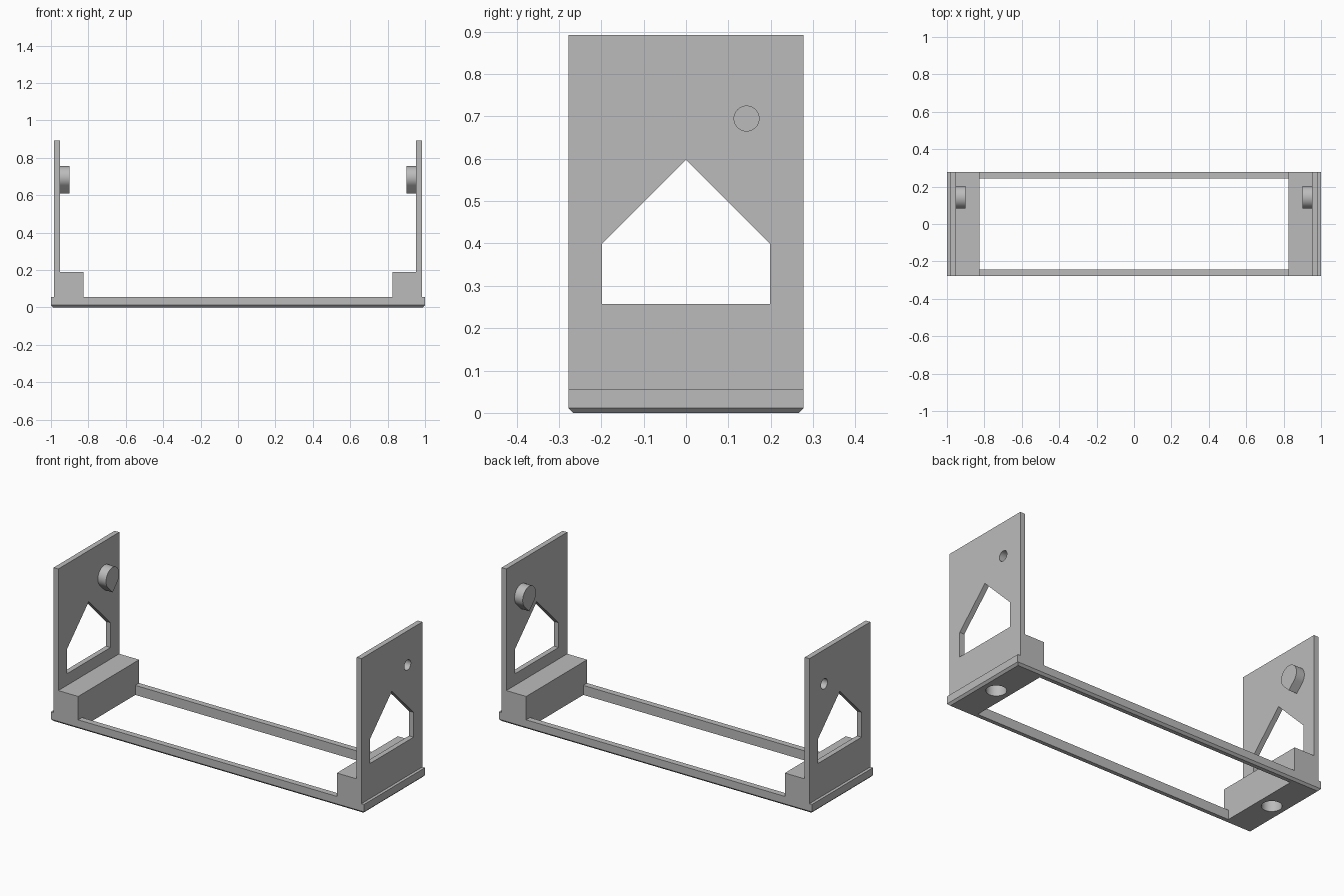
import bpy, bmesh, math
from mathutils import Vector

if "Cube" in bpy.data.objects:
    bpy.data.objects.remove(bpy.data.objects["Cube"])

grey = bpy.data.materials.new("plain grey")
grey.use_nodes = True
grey.diffuse_color = (0.5, 0.5, 0.5, 1)
grey.node_tree.nodes["Principled BSDF"].inputs["Base Color"].default_value = (0.5, 0.5, 0.5, 1)

HALF_Y = 0.278       # half depth of the bracket
PLATE_IN, PLATE_OUT = 0.953, 0.983
BLOCK_IN = 0.826
PIN_Y, PIN_Z, PIN_R = 0.143, 0.695, 0.06


def loft(name, rings):
    """Solid through matching rings of points, capped at both ends."""
    bm = bmesh.new()
    loops = [[bm.verts.new(p) for p in ring] for ring in rings]
    n = len(loops[0])
    for a, b in zip(loops, loops[1:]):
        for i in range(n):
            j = (i + 1) % n
            bm.faces.new((a[i], a[j], b[j], b[i]))
    bm.faces.new(loops[0])
    bm.faces.new(loops[-1])
    bmesh.ops.recalc_face_normals(bm, faces=bm.faces)
    mesh = bpy.data.meshes.new(name)
    bm.to_mesh(mesh)
    bm.free()
    mesh.materials.append(grey)
    obj = bpy.data.objects.new(name, mesh)
    bpy.context.collection.objects.link(obj)
    return obj


def rect(hx, hy, z):
    return [(-hx, -hy, z), (hx, -hy, z), (hx, hy, z), (-hx, hy, z)]


def along_x(name, outline, x0, x1):
    return loft(name, [[(x, y, z) for y, z in outline] for x in (x0, x1)])


def along_y(name, outline, y0, y1):
    return loft(name, [[(x, y, z) for x, z in outline] for y in (y0, y1)])


def circle(cx, cy, r, start=0, sweep=math.tau, steps=40):
    return [(cx + r * math.cos(start + sweep * i / steps),
             cy + r * math.sin(start + sweep * i / steps)) for i in range(steps)]


def cut(target, cutter):
    cutter.hide_render = True
    mod = target.modifiers.new("cut", 'BOOLEAN')
    mod.operation = 'DIFFERENCE'
    mod.solver = 'EXACT'
    mod.object = cutter
    bpy.context.view_layer.objects.active = target
    bpy.ops.object.modifier_apply(modifier=mod.name)
    bpy.data.objects.remove(cutter)


def smooth(obj):
    bpy.ops.object.select_all(action='DESELECT')
    obj.select_set(True)
    bpy.context.view_layer.objects.active = obj
    bpy.ops.object.shade_smooth_by_angle(angle=math.radians(30))


# Base frame with a chamfered underside and one large opening
base = loft("base_frame", [rect(0.988, HALF_Y - 0.012, 0),
                           rect(1, HALF_Y, 0.012), rect(1, HALF_Y, 0.055)])
cut(base, loft("opening_cutter", [rect(BLOCK_IN, 0.243, -0.1), rect(BLOCK_IN, 0.243, 0.2)]))

# Blind round sockets under both ends
for s in (-1, 1):
    ring = circle(s * 0.908, 0, 0.053)
    cut(base, loft("socket_cutter", [[(x, y, z) for x, y in ring] for z in (-0.1, 0.13)]))

window = [(-0.198, 0.257), (0.198, 0.257), (0.198, 0.40), (0, 0.598), (-0.198, 0.40)]
for s, side in ((-1, "right"), (1, "left")):
    # End plate and its foot block in one L-shaped profile
    profile = [(BLOCK_IN, 0.055), (PLATE_OUT, 0.055), (PLATE_OUT, 0.892),
               (PLATE_IN, 0.892), (PLATE_IN, 0.19), (BLOCK_IN, 0.19)]
    plate = along_y(side + "_end_plate", [(s * x, z) for x, z in profile], -HALF_Y, HALF_Y)
    cut(plate, along_x("window_cutter", window, s * 0.9, s * 1.1))
    hole = circle(PIN_Y, PIN_Z, 0.0295)
    cut(plate, along_x("hole_cutter", hole, s * 0.9, s * 1.1))
    ring = circle(s * 0.908, 0, 0.053)
    cut(plate, loft("socket_cutter", [[(x, y, z) for x, y in ring] for z in (-0.1, 0.13)]))
    smooth(plate)

    # Teardrop boss on the inner face, pointing down, hollow from outside
    drop = circle(PIN_Y, PIN_Z, PIN_R, -math.pi / 4, math.pi * 1.5)
    drop += [(PIN_Y - PIN_R * math.sqrt(0.5), PIN_Z - PIN_R * math.sqrt(0.5)),
             (PIN_Y, PIN_Z - PIN_R * math.sqrt(2))]
    boss = along_x(side + "_boss", drop, s * 0.901, s * PLATE_IN)
    cut(boss, along_x("bore_cutter", hole, s * 0.915, s * 1.1))
    smooth(boss)
smooth(base)
